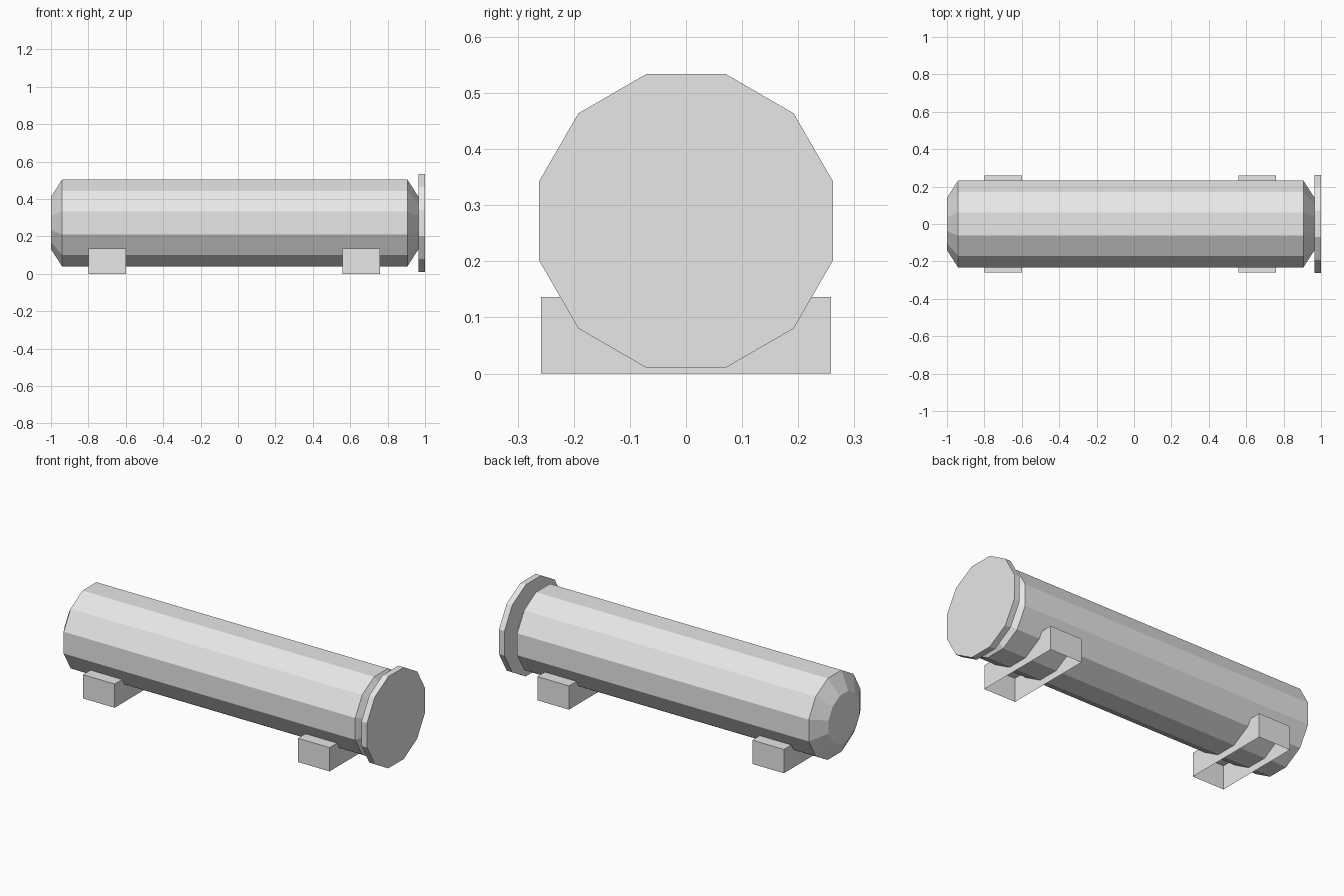
import bpy, bmesh, math

if "Cube" in bpy.data.objects:
    bpy.data.objects.remove(bpy.data.objects["Cube"])

AXIS_Z = 0.272   # height of the tank axis
SIDES = 12

grey = bpy.data.materials.new("light grey")
grey.diffuse_color = (0.8, 0.8, 0.8, 1.0)
grey.use_nodes = True
grey.node_tree.nodes["Principled BSDF"].inputs["Base Color"].default_value = grey.diffuse_color


def finish(bm, name):
    bmesh.ops.recalc_face_normals(bm, faces=bm.faces)
    me = bpy.data.meshes.new(name)
    bm.to_mesh(me)
    bm.free()
    me.materials.append(grey)
    ob = bpy.data.objects.new(name, me)
    bpy.context.collection.objects.link(ob)
    return ob


def lathe_x(name, profile):
    """Closed 12-sided solid along x from (x, flat-to-axis distance) pairs."""
    bm = bmesh.new()
    rings = []
    for x, apothem in profile:
        r = apothem / math.cos(math.pi / SIDES)
        ring = []
        for i in range(SIDES):
            a = 2 * math.pi * (i + 0.5) / SIDES
            ring.append(bm.verts.new((x, r * math.cos(a), AXIS_Z + r * math.sin(a))))
        rings.append(ring)
    for a, b in zip(rings, rings[1:]):
        for i in range(SIDES):
            j = (i + 1) % SIDES
            bm.faces.new((a[i], a[j], b[j], b[i]))
    bm.faces.new(rings[0])
    bm.faces.new(rings[-1])
    return finish(bm, name)


def saddle(name, x0, x1, half_y=0.258, height=0.136):
    """Box support, hollow underneath (no bottom face)."""
    bm = bmesh.new()
    bmesh.ops.create_cube(bm, size=1)
    for v in bm.verts:
        v.co = ((x0 + x1) / 2 + v.co.x * (x1 - x0),
                v.co.y * 2 * half_y, (v.co.z + 0.5) * height)
    bm.normal_update()
    bottom = [f for f in bm.faces if f.normal.z < -0.9]
    bmesh.ops.delete(bm, geom=bottom, context='FACES_ONLY')
    return finish(bm, name)


# Tank with chamfered ends
lathe_x("tank_body", [(-1.0, 0.14), (-0.94, 0.233), (0.905, 0.233), (0.965, 0.14)])

# End flange
lathe_x("end_flange", [(0.965, 0.262), (1.0, 0.262)])

# Supports
saddle("left_support", -0.8, -0.6)
saddle("right_support", 0.56, 0.76)
